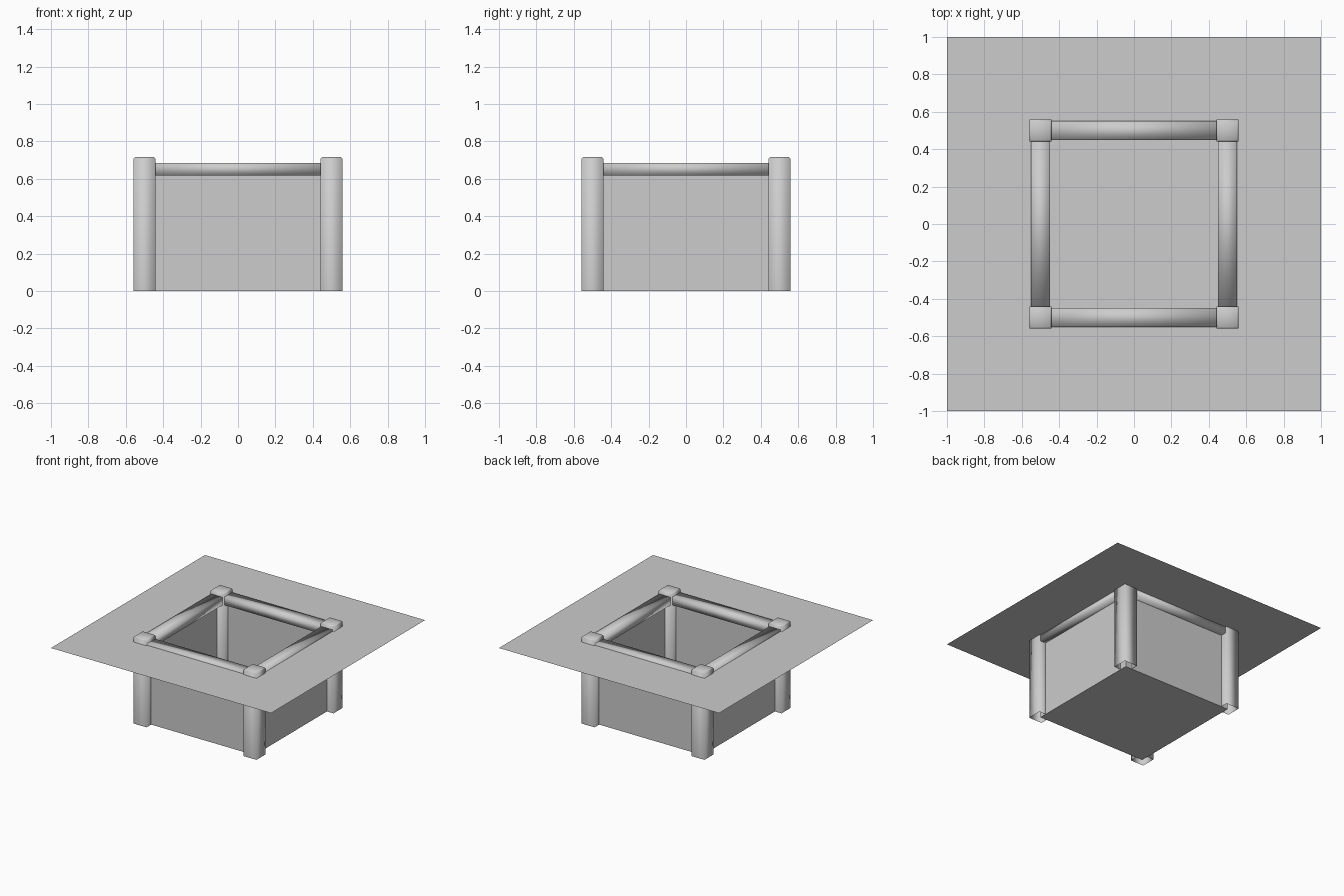
import bpy, bmesh
from math import pi
from mathutils import Matrix

cube = bpy.data.objects.get("Cube")
if cube:
    bpy.data.objects.remove(cube, do_unlink=True)

grey = bpy.data.materials.new("plain_grey")
grey.use_nodes = True
grey.diffuse_color = (0.604, 0.604, 0.604, 1)
grey.node_tree.nodes["Principled BSDF"].inputs["Base Color"].default_value = (0.604, 0.604, 0.604, 1)

POST, POST_TOP, HALF, RIM = 0.12, 0.717, 0.5, 0.67


def finish(name, bm, smooth):
    mesh = bpy.data.meshes.new(name)
    for f in bm.faces:
        f.smooth = smooth
    bm.to_mesh(mesh)
    bm.free()
    mesh.materials.append(grey)
    obj = bpy.data.objects.new(name, mesh)
    bpy.context.collection.objects.link(obj)


def box(center, size):
    bm = bmesh.new()
    bmesh.ops.create_cube(bm, size=1, matrix=Matrix.Translation(center) @ Matrix.Diagonal((*size, 1)))
    bm.normal_update()
    return bm


# Flat ground sheet with a square hole in its middle
bm = bmesh.new()
bmesh.ops.create_grid(bm, x_segments=1, y_segments=1, size=1, matrix=Matrix.Translation((0, 0, RIM)))
bm.normal_update()
middle = bm.faces[:]
bmesh.ops.inset_individual(bm, faces=middle, thickness=1 - HALF, use_even_offset=True)
hole = [f for f in bm.faces if all(abs(v.co.x) < 0.9 for v in f.verts)]
bmesh.ops.delete(bm, geom=hole, context='FACES_ONLY')
finish("ground_sheet", bm, False)

# Open-topped pit hanging below the hole
bm = box((0, 0, RIM / 2), (2 * HALF, 2 * HALF, RIM))
lid = [f for f in bm.faces if f.normal.z > 0.5]
bmesh.ops.delete(bm, geom=lid, context='FACES_ONLY')
finish("pit", bm, False)

# Corner posts, open underneath, with a small chamfer around the top
for side, sx in (("left", 1), ("right", -1)):
    for end, sy in (("front", -1), ("back", 1)):
        bm = box((sx * HALF, sy * HALF, POST_TOP / 2), (POST, POST, POST_TOP))
        base = [f for f in bm.faces if f.normal.z < -0.5]
        bmesh.ops.delete(bm, geom=base, context='FACES_ONLY')
        top = [e for e in bm.edges if all(v.co.z > 0.7 for v in e.verts)]
        bmesh.ops.bevel(bm, geom=top, offset=0.01, segments=1, affect='EDGES')
        finish(f"{end}_{side}_post", bm, True)

# Rails along the rim, running between the posts
for i, name in enumerate(("front", "left", "back", "right")):
    bm = box((0, -HALF, 0.652), (2 * HALF - POST + 0.01, 0.1, 0.066))
    bmesh.ops.rotate(bm, verts=bm.verts, cent=(0, 0, 0), matrix=Matrix.Rotation(i * pi / 2, 3, 'Z'))
    finish(name + "_rail", bm, True)
